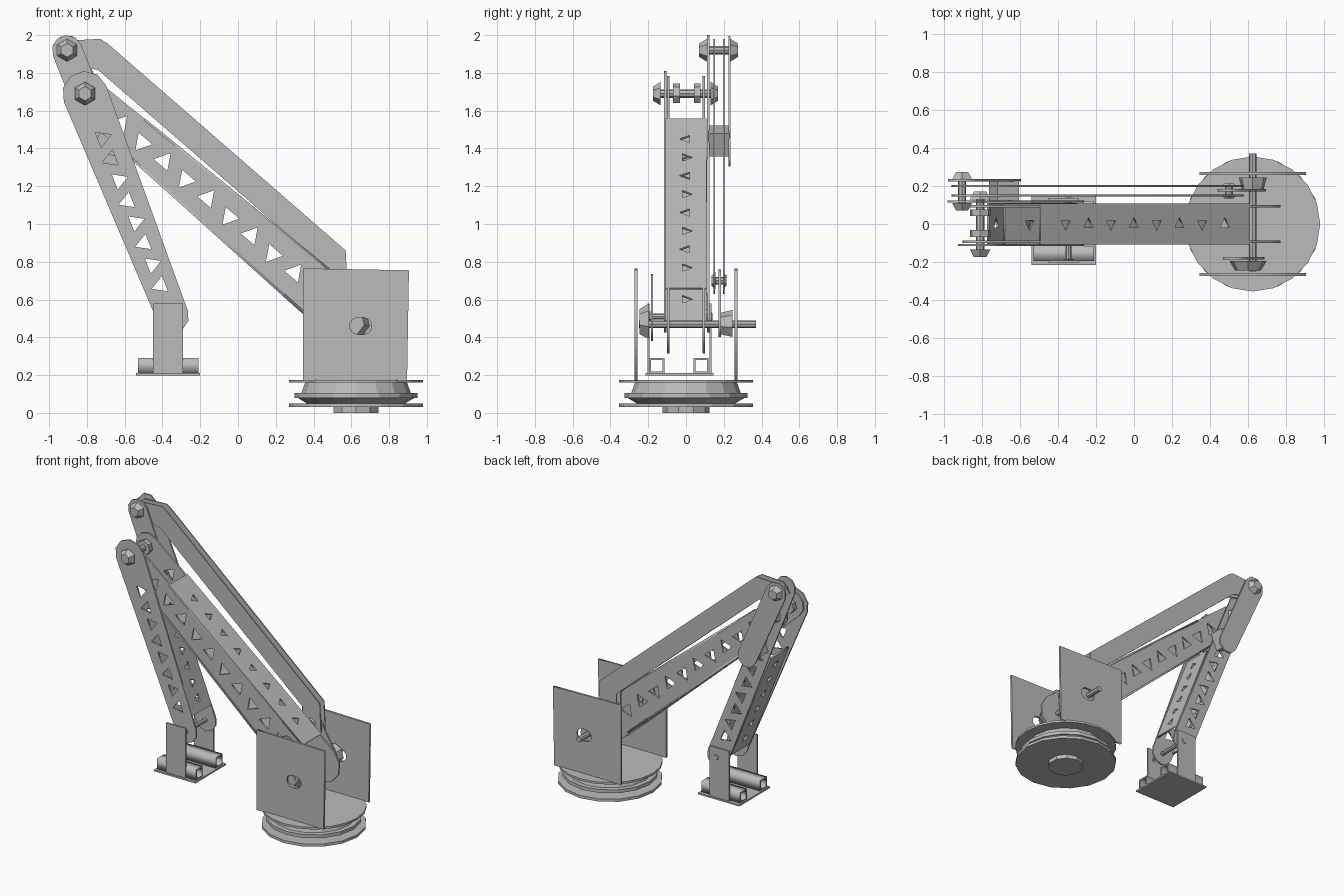
import bpy, bmesh
from math import pi, cos, sin, atan2
from mathutils import Matrix, Vector

cube = bpy.data.objects.get("Cube")
if cube:
    bpy.data.objects.remove(cube, do_unlink=True)

grey = bpy.data.materials.new("plain grey")
grey.use_nodes = True
GREY = (0.5, 0.5, 0.5, 1)
grey.diffuse_color = GREY
for node in grey.node_tree.nodes:
    if node.type == 'BSDF_PRINCIPLED':
        node.inputs["Base Color"].default_value = GREY

SIDE = Matrix.Rotation(pi / 2, 4, 'X')   # profile (x, y) stands up as (x, z)


def add(name, mesh):
    mesh.materials.clear()
    mesh.materials.append(grey)
    obj = bpy.data.objects.new(name, mesh)
    bpy.context.collection.objects.link(obj)
    return obj


def plate(name, outline, thick, matrix, holes=()):
    """Flat sheet cut from an outline, with holes."""
    curve = bpy.data.curves.new(name, 'CURVE')
    curve.dimensions, curve.fill_mode = '2D', 'BOTH'
    curve.extrude = thick / 2
    for loop in [outline, *holes]:
        spline = curve.splines.new('POLY')
        spline.points.add(len(loop) - 1)
        for point, (x, y) in zip(spline.points, loop):
            point.co = (x, y, 0, 1)
        spline.use_cyclic_u = True
    temp = bpy.data.objects.new(name + "_profile", curve)
    bpy.context.collection.objects.link(temp)
    graph = bpy.context.evaluated_depsgraph_get()
    mesh = bpy.data.meshes.new_from_object(temp.evaluated_get(graph))
    bpy.data.objects.remove(temp, do_unlink=True)
    mesh.transform(matrix)
    return add(name, mesh)


def side_plate(name, outline, y, thick=0.012, holes=()):
    return plate(name, outline, thick, Matrix.Translation((0, y, 0)) @ SIDE, holes)


def box(name, center, size, tilt=0):
    bm = bmesh.new()
    bmesh.ops.create_cube(bm, size=1)
    bm.transform(Matrix.Translation(center) @ Matrix.Rotation(tilt, 4, 'Y')
                 @ Matrix.Diagonal((*size, 1)))
    mesh = bpy.data.meshes.new(name)
    bm.to_mesh(mesh)
    bm.free()
    return add(name, mesh)


def cylinder(name, center, r1, r2, depth, sides, axis='Z'):
    bm = bmesh.new()
    bmesh.ops.create_cone(bm, cap_ends=True, segments=sides,
                          radius1=r1, radius2=r2, depth=depth)
    turn = SIDE if axis == 'Y' else Matrix()
    bm.transform(Matrix.Translation(center) @ turn)
    mesh = bpy.data.meshes.new(name)
    bm.to_mesh(mesh)
    bm.free()
    return add(name, mesh)


def capsule(a, b, ra, rb, n=5):
    """Tapered bar outline with rounded ends."""
    ang = atan2(b[1] - a[1], b[0] - a[0])
    arc = lambda c, r, s: [(c[0] + r * cos(s + pi * i / n), c[1] + r * sin(s + pi * i / n))
                           for i in range(n + 1)]
    return arc(a, ra, ang + pi / 2) + arc(b, rb, ang - pi / 2)


def truss(a, b, count, start, end, radius):
    """Row of alternating triangular openings along a bar."""
    a, b = Vector(a), Vector(b)
    ang = atan2(b.y - a.y, b.x - a.x)
    rows = []
    for i in range(count):
        c = a.lerp(b, start + (end - start) * i / (count - 1))
        turn = ang + pi / 2 + pi * (i % 2)
        rows.append([(c.x + radius * cos(turn + 2 * pi * k / 3),
                      c.y + radius * sin(turn + 2 * pi * k / 3)) for k in range(3)])
    return rows


def web(name, a, b, offset_a, offset_b, width, count):
    """Cross sheet joining two side plates, offset from the bar's centre line."""
    a, b = Vector((a[0], 0, a[1])), Vector((b[0], 0, b[1]))
    u = (b - a).normalized()
    side = u.cross(Vector((0, 1, 0)))
    a, b = a + side * offset_a, b + side * offset_b
    length = (b - a).length
    u = (b - a).normalized()
    v = Vector((0, 1, 0))
    matrix = Matrix((u, v, u.cross(v))).transposed().to_4x4()
    matrix.translation = a
    h = width / 2
    plate(name, [(0, -h), (length, -h), (length, h), (0, h)], 0.012, matrix,
          truss((0, 0), (length, 0), count, 0.12, 0.88, 0.035))


def bolt(name, x, z, y0, y1, shaft, head, head_len=0.04):
    """Pivot pin with a tapered hexagonal head at each end."""
    cylinder(name, (x, (y0 + y1) / 2, z), shaft, shaft, y1 - y0, 8, 'Y')
    cylinder(name + "_front_head", (x, y0 + head_len / 2, z), head, head * 0.6, head_len, 6, 'Y')
    cylinder(name + "_back_head", (x, y1 - head_len / 2, z), head * 0.6, head, head_len, 6, 'Y')


# Pivot points in the x, z plane
shoulder, elbow = (0.63, 0.46), (-0.81, 1.69)
wrist, top_pivot, link_pivot = (-0.345, 0.51), (-0.905, 1.92), (0.5, 0.7)

# Turntable: stacked discs
BASE_X = 0.625
for name, z0, z1, r0, r1, sides in [
        ("base_foot", 0.0, 0.035, 0.125, 0.125, 10), ("base_lower_disc", 0.03, 0.05, 0.355, 0.355, 16),
        ("base_lower_ring", 0.05, 0.08, 0.26, 0.31, 16), ("base_middle_disc", 0.08, 0.105, 0.325, 0.325, 16),
        ("base_upper_ring", 0.105, 0.16, 0.29, 0.27, 16), ("base_top_disc", 0.16, 0.175, 0.355, 0.355, 20)]:
    cylinder(name, (BASE_X, 0, (z0 + z1) / 2), r0, r1, z1 - z0, sides)

# Shoulder housing: two upright sheets with a shaft opening
for name, y in (("housing_front", -0.265), ("housing_back", 0.265)):
    side_plate(name, [(0.345, 0.17), (0.895, 0.17), (0.905, 0.755), (0.345, 0.765)], y, 0.015,
               [capsule((0.635, 0.46), (0.665, 0.46), 0.045, 0.045)])

# Shoulder drives
cylinder("shoulder_shaft", (0.625, 0.06, 0.47), 0.02, 0.02, 0.62, 8, 'Y')
cylinder("front_drive", (0.6, -0.22, 0.48), 0.1, 0.07, 0.05, 7, 'Y')
cylinder("back_drive", (0.625, 0.215, 0.47), 0.075, 0.06, 0.06, 7, 'Y')
side_plate("front_crank", capsule((0.6, 0.47), (0.53, 0.67), 0.09, 0.065), -0.18)
side_plate("back_crank", capsule((0.625, 0.47), link_pivot, 0.07, 0.06), 0.178)

# Upper arm: perforated box beam
for name, y in (("upper_arm_front", -0.094), ("upper_arm_back", 0.094)):
    side_plate(name, capsule(shoulder, elbow, 0.145, 0.095), y,
               holes=truss(shoulder, elbow, 10, 0.15, 0.87, 0.055))
web("upper_arm_top_web", (0.49, 0.58), (-0.62, 1.528), 0.13, 0.098, 0.215, 8)
web("upper_arm_bottom_web", (0.52, 0.555), (-0.56, 1.477), -0.135, -0.1, 0.215, 8)

# Forearm: front side, longer back side and cross sheets
side_plate("forearm_front", capsule(elbow, wrist, 0.12, 0.085), -0.11,
           holes=truss(elbow, wrist, 8, 0.2, 0.86, 0.05))
side_plate("forearm_back", capsule(top_pivot, wrist, 0.08, 0.085), 0.118,
           holes=truss(elbow, wrist, 8, 0.2, 0.86, 0.05))
web("forearm_outer_web", (-0.69, 1.383), (-0.37, 0.575), -0.085, -0.08, 0.22, 6)
web("forearm_inner_web", (-0.66, 1.306), (-0.38, 0.6), 0.085, 0.08, 0.22, 6)

# Bracket carrying the top pivot
side_plate("pivot_bracket", capsule(top_pivot, (-0.665, 1.375), 0.08, 0.075, 4), 0.23)
box("bracket_spacer", (-0.685, 0.175, 1.44), (0.12, 0.11, 0.13), 0.37)

# Parallel link: pair of bent bars
link = [(-0.96, 1.9), (-0.91, 1.97), (-0.73, 1.98), (-0.69, 1.955), (0.57, 0.86), (0.58, 0.65),
        (0.52, 0.63), (0.43, 0.66), (0.43, 0.8), (-0.74, 1.815), (-0.9, 1.85)]
for name, y in (("link_front", 0.15), ("link_back", 0.2)):
    side_plate(name, link, y, 0.008)

# Pivot pins
bolt("elbow_pin", *elbow, -0.175, 0.17, 0.022, 0.062)
bolt("top_pin", *top_pivot, 0.07, 0.275, 0.022, 0.06)
bolt("link_pin", *link_pivot, 0.135, 0.215, 0.02, 0.045, 0.02)
bolt("wrist_pin", *wrist, -0.2, 0.14, 0.015, 0.03, 0.015)
for name, y in (("elbow_front_washer", -0.05), ("elbow_back_washer", 0.06)):
    cylinder(name, (elbow[0], y, elbow[1]), 0.055, 0.055, 0.035, 7, 'Y')

# Foot: base sheet, two square tubes and uprights
box("foot_plate", (-0.37, -0.035, 0.205), (0.34, 0.36, 0.012))
tube_turn = Matrix.Rotation(pi / 2, 4, 'Z') @ SIDE
square = lambda h: [(-h, -h), (h, -h), (h, h), (-h, h)]
for name, y in (("foot_tube_front", -0.155), ("foot_tube_back", 0.08)):
    plate(name, square(0.04), 0.32, Matrix.Translation((-0.37, y, 0.25)) @ tube_turn, [square(0.03)])
for name, y in (("foot_upright_front", -0.198), ("foot_upright_back", 0.13)):
    box(name, (-0.37, y, 0.395), (0.16, 0.012, 0.37))
